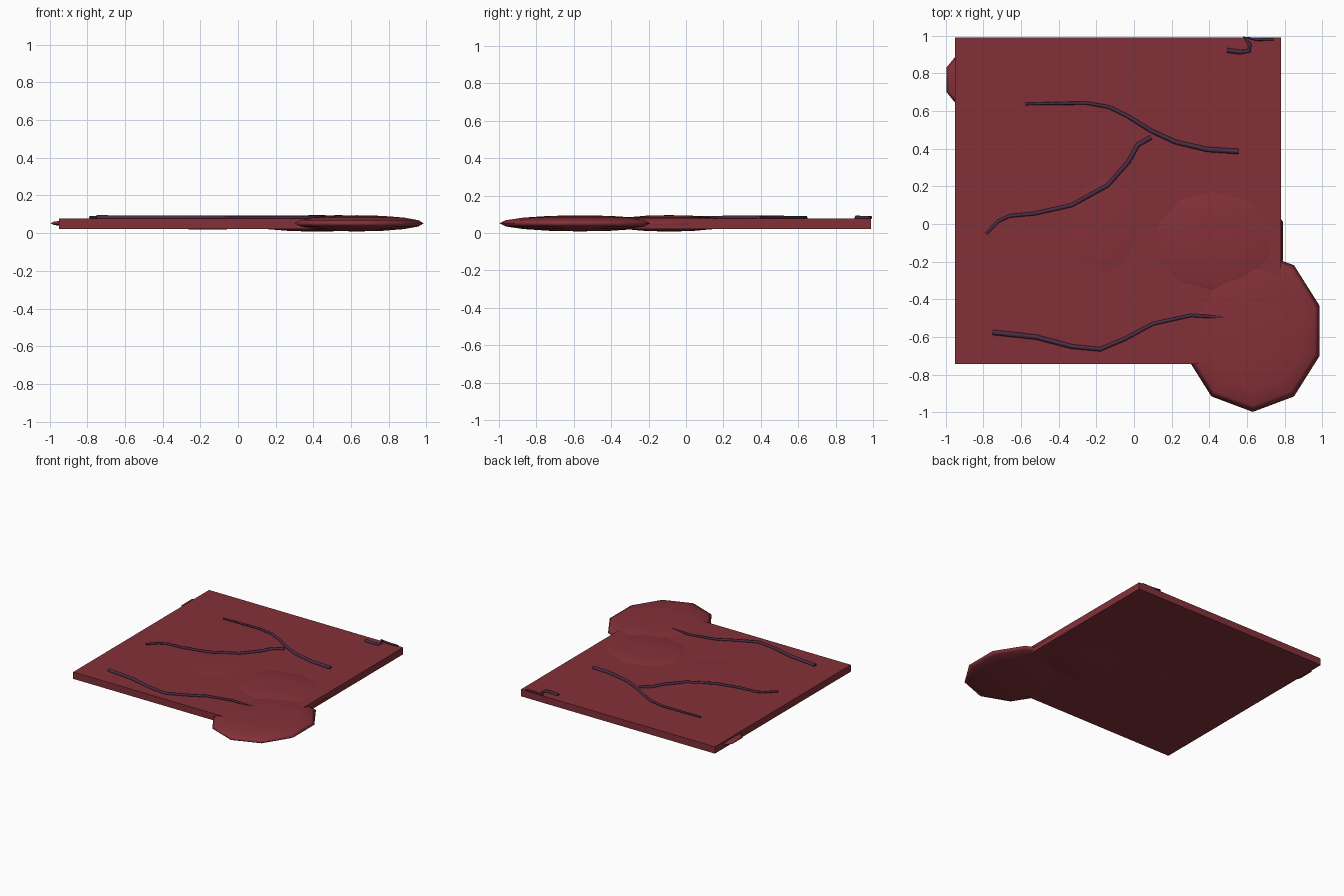
import bpy

if "Cube" in bpy.data.objects:
    bpy.data.objects.remove(bpy.data.objects["Cube"])


def material(name, color):
    m = bpy.data.materials.new(name)
    m.diffuse_color = (*color, 1)
    m.use_nodes = True
    m.node_tree.nodes["Principled BSDF"].inputs["Base Color"].default_value = m.diffuse_color
    return m


FLESH = material("flesh", (0.23, 0.03, 0.04))
VEIN = material("vein", (0.07, 0.026, 0.06))


def lump(name, x, y, rx, ry, rz):
    """Flattened ten-sided ball sunk into the slab."""
    bpy.ops.mesh.primitive_uv_sphere_add(segments=10, ring_count=8, radius=1, location=(x, y, 0.052))
    ob = bpy.context.object
    ob.name = name
    ob.scale = (rx, ry, rz)
    # turn a vertex toward +-y
    bpy.ops.object.transform_apply(location=False, rotation=False, scale=True)
    top = max(v.co.y for v in ob.data.vertices)
    if top < ry * 0.99:
        for v in ob.data.vertices:
            a, b = v.co.x / rx, v.co.y / ry
            v.co.x, v.co.y = -b * rx, a * ry
    ob.data.materials.append(FLESH)
    bpy.ops.object.shade_smooth()


def vein(name, points, r0, r1):
    """Tapered tube lying on the slab's top face."""
    cu = bpy.data.curves.new(name, "CURVE")
    cu.dimensions = "3D"
    cu.bevel_depth = 1.0
    cu.bevel_resolution = 1
    cu.use_fill_caps = True
    sp = cu.splines.new("POLY")
    sp.points.add(len(points) - 1)
    n = len(points) - 1
    for i, (x, y) in enumerate(points):
        sp.points[i].co = (x, y, 0.083, 1)
        sp.points[i].radius = r0 + (r1 - r0) * i / n
    cu.materials.append(VEIN)
    ob = bpy.data.objects.new(name, cu)
    bpy.context.collection.objects.link(ob)
    bpy.ops.object.select_all(action="DESELECT")
    ob.select_set(True)
    bpy.context.view_layer.objects.active = ob
    bpy.ops.object.convert(target="MESH")


# Slab
bpy.ops.mesh.primitive_cube_add(size=1, location=(-0.085, 0.124, 0.05))
slab = bpy.context.object
slab.name = "flesh_slab"
slab.scale = (1.732, 1.732, 0.055)
bpy.ops.object.transform_apply(location=False, rotation=False, scale=True)
slab.data.materials.append(FLESH)

# Lumps
lump("corner_lump", 0.63, -0.567, 0.373, 0.43, 0.043)
lump("right_lump", 0.42, -0.09, 0.39, 0.33, 0.044)
lump("middle_lump", -0.16, -0.01, 0.28, 0.385, 0.034)
lump("left_edge_lump", -0.77, 0.765, 0.237, 0.21, 0.022)

# Veins
vein("upper_vein", [(0.555, 0.385), (0.39, 0.395), (0.22, 0.435), (0.09, 0.495), (-0.03, 0.57),
                    (-0.13, 0.62), (-0.25, 0.642), (-0.40, 0.64), (-0.575, 0.637)], 0.014, 0.007)
vein("branch_vein", [(0.09, 0.46), (0.02, 0.42), (-0.03, 0.33), (-0.14, 0.205), (-0.33, 0.10),
                     (-0.53, 0.055), (-0.66, 0.043), (-0.72, 0.015), (-0.785, -0.052)], 0.013, 0.008)
vein("lower_vein", [(-0.75, -0.575), (-0.52, -0.60), (-0.33, -0.65), (-0.18, -0.665), (-0.05, -0.61),
                    (0.10, -0.53), (0.30, -0.485), (0.50, -0.497)], 0.014, 0.008)
vein("corner_vein", [(0.495, 0.922), (0.56, 0.912), (0.61, 0.918), (0.615, 0.952), (0.585, 0.99),
                     (0.65, 0.98), (0.74, 0.98)], 0.013, 0.007)
